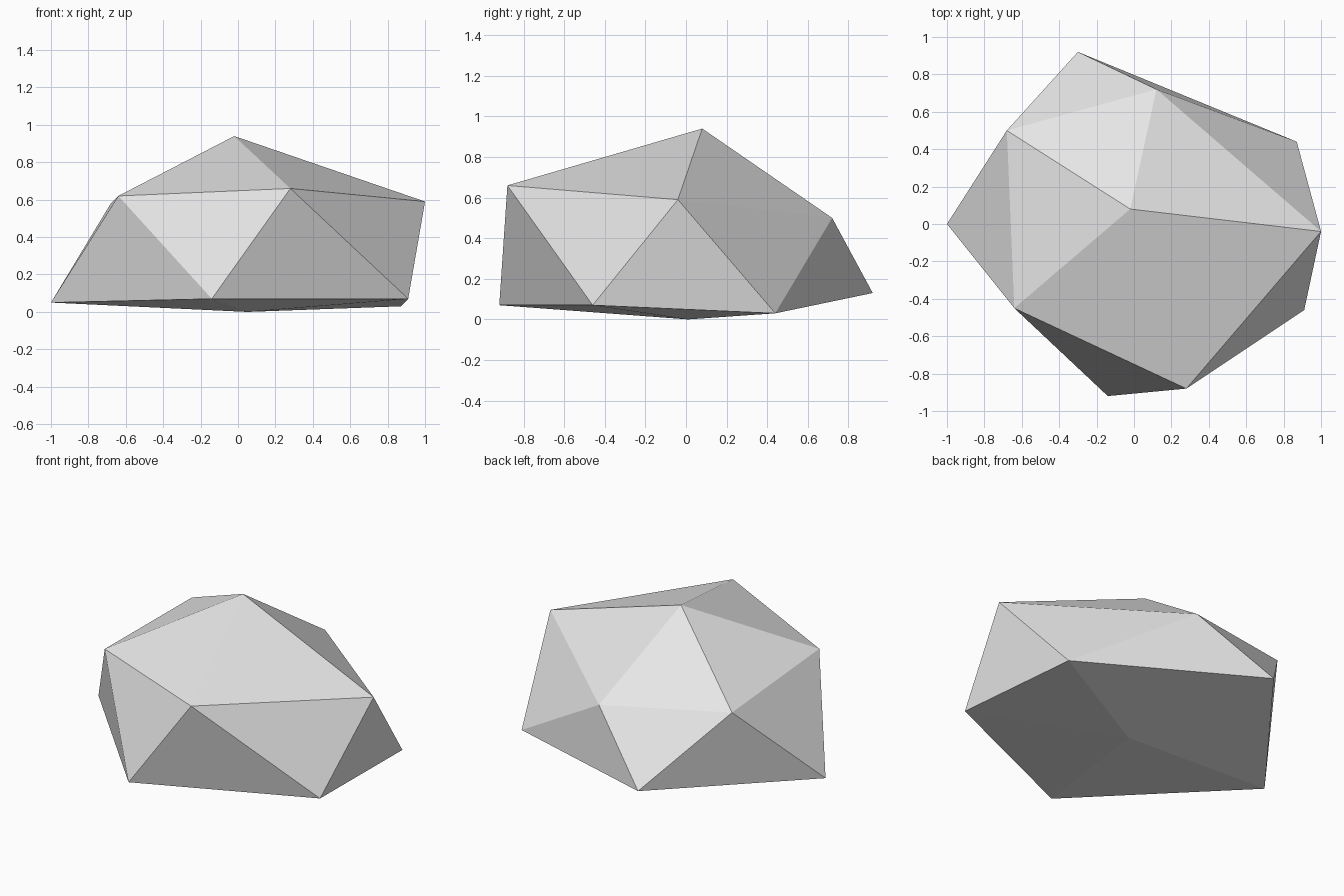
import bpy
import bmesh

if "Cube" in bpy.data.objects:
    bpy.data.objects.remove(bpy.data.objects["Cube"])

# Corner points of the faceted rock: tip, shoulder ring, foot ring, base
tip = (-0.02, 0.08, 0.94)
shoulder = [(0.28, -0.88, 0.66), (1.0, -0.04, 0.59), (0.12, 0.72, 0.50),
            (-0.68, 0.50, 0.58), (-0.64, -0.45, 0.62)]
foot = [(0.91, -0.46, 0.07), (0.87, 0.44, 0.03), (-0.30, 0.92, 0.13),
        (-1.0, 0.0, 0.05), (-0.14, -0.92, 0.07)]
base = (0.05, 0.01, 0.0)

bm = bmesh.new()
top = bm.verts.new(tip)
bottom = bm.verts.new(base)
upper = [bm.verts.new(p) for p in shoulder]
lower = [bm.verts.new(p) for p in foot]

# Top fan, zigzag side band and bottom fan
for i in range(5):
    j = (i + 1) % 5
    bm.faces.new((top, upper[i], upper[j]))
    bm.faces.new((upper[i], lower[i], upper[j]))
    bm.faces.new((lower[i], lower[j], upper[j]))
    bm.faces.new((bottom, lower[j], lower[i]))
bmesh.ops.recalc_face_normals(bm, faces=bm.faces[:])

mesh = bpy.data.meshes.new("rock")
bm.to_mesh(mesh)
bm.free()

# Plain stone colour
stone = bpy.data.materials.new("stone_grey")
stone.diffuse_color = (0.8, 0.8, 0.8, 1.0)
stone.use_nodes = True
stone.node_tree.nodes["Principled BSDF"].inputs["Base Color"].default_value = stone.diffuse_color
mesh.materials.append(stone)

rock = bpy.data.objects.new("rock", mesh)
bpy.context.collection.objects.link(rock)
